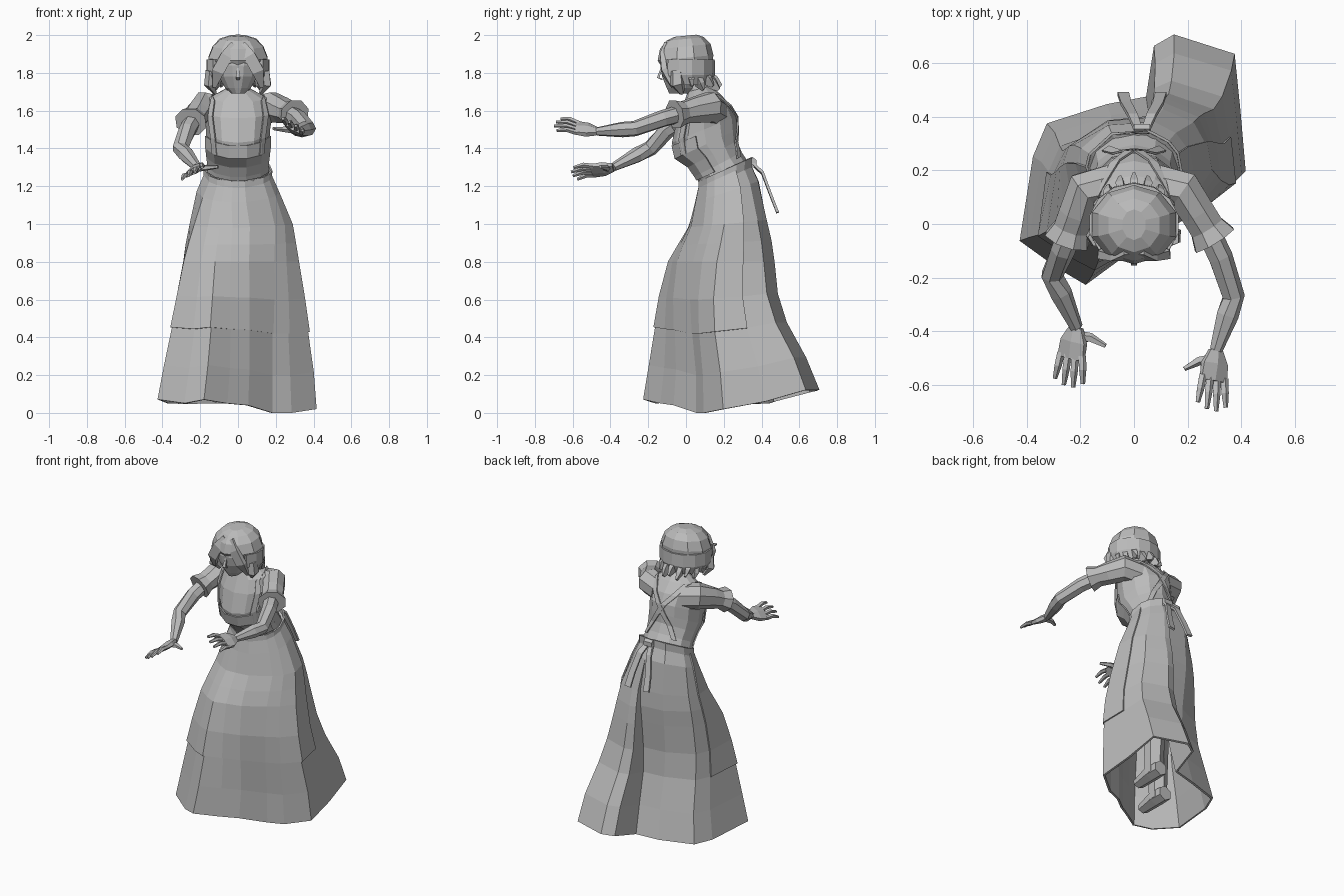
import bpy, bmesh, math
from mathutils import Vector

if "Cube" in bpy.data.objects:
    bpy.data.objects.remove(bpy.data.objects["Cube"], do_unlink=True)

grey = bpy.data.materials.new("plain grey")
grey.use_nodes = True
COLOUR = (0.5, 0.5, 0.5, 1)
grey.diffuse_color = COLOUR
grey.node_tree.nodes["Principled BSDF"].inputs["Base Color"].default_value = COLOUR


def lerp(a, b, t):
    return a + (b - a) * t


def loft(name, rings, closed=True, cap=True, thick=0):
    """Skin a list of point rings."""
    bm = bmesh.new()
    rows = [[bm.verts.new(p) for p in r] for r in rings]
    n = len(rows[0])
    for a, b in zip(rows, rows[1:]):
        for i in range(n if closed else n - 1):
            j = (i + 1) % n
            bm.faces.new((a[i], a[j], b[j], b[i]))
    if cap:
        bm.faces.new(rows[0][::-1])
        bm.faces.new(rows[-1])
    bmesh.ops.recalc_face_normals(bm, faces=bm.faces)
    mesh = bpy.data.meshes.new(name)
    bm.to_mesh(mesh)
    bm.free()
    mesh.materials.append(grey)
    ob = bpy.data.objects.new(name, mesh)
    bpy.context.collection.objects.link(ob)
    if thick:
        mod = ob.modifiers.new("thickness", 'SOLIDIFY')
        mod.thickness = thick
        mod.offset = 0
    return ob


def tube(name, path, sizes, sides=6, ref=(0, 0, 1)):
    """Tube along a path; sizes are (half width, half height)."""
    pts = [Vector(p) for p in path]
    rings = []
    for k, p in enumerate(pts):
        d = (pts[min(k + 1, len(pts) - 1)] - pts[max(k - 1, 0)]).normalized()
        u = d.cross(Vector(ref)).normalized()
        v = u.cross(d)
        w, h = sizes[k]
        turn = math.pi / sides
        rings.append([p + u * w * math.cos(turn + i * math.tau / sides)
                      + v * h * math.sin(turn + i * math.tau / sides) for i in range(sides)])
    return loft(name, rings)


# Skirt: an ellipse at the waist blends into the folded hem outline
HEM = [(-.18, -.22, .07), (-.06, -.13, .05), (.05, -.06, .04), (.18, .06, 0), (.28, .10, 0),
       (.41, .2, .02), (.39, .42, .06), (.37, .63, .12), (.15, .70, .12), (.08, .66, .11),
       (.05, .47, .06), (-.1, .44, .05), (-.32, .37, .05), (-.37, .25, .05), (-.42, -.06, .07),
       (-.28, -.16, .05)]
# z, x min, x max, y min, y max, hem blend, tilt
LEVELS = [(1.26, -.165, .165, .08, .34, 0, .5), (1.17, -.205, .205, .06, .385, .05, .35),
          (1.0, -.25, .275, .015, .43, .3, .1), (.9, -.275, .292, -.04, .455, .42, .05),
          (.8, -.295, .308, -.09, .47, .55, 0),
          (.6, -.325, .34, -.135, .485, .72, 0), (.42, -.35, .365, -.16, .53, .88, 0),
          (.2, -.385, .395, -.19, .63, 1, 0), (0, -.42, .41, -.22, .70, 1, 0)]


def skirt_point(level, i, grow=0):
    z, x0, x1, y0, y1, blend, tilt = level
    hx, hy, hz = HEM[i % len(HEM)]
    nx, ny = (hx + .005) / .415, (hy - .24) / .46
    r = math.hypot(nx, ny)
    nx, ny = lerp(nx / r, nx, blend), lerp(ny / r, ny, blend)
    mid, half = (y0 + y1) / 2, (y1 - y0) / 2
    return Vector(((x0 + x1) / 2 + nx * ((x1 - x0) / 2 + grow), mid + ny * (half + grow),
                   z + ny * half * tilt + hz * max(0, 1 - z / .8)))


count = len(HEM)
loft("skirt", [[skirt_point(l, i) for i in range(count)] for l in LEVELS], cap=False, thick=.014)
loft("apron", [[skirt_point(l, i, .012) for i in range(-3, 7)] for l in LEVELS[:7]],
     closed=False, cap=False, thick=.008)
band = [[skirt_point((LEVELS[0][0] + dz,) + LEVELS[0][1:], i, .012) for i in range(count)]
        for dz in (-.02, .03)]
loft("waistband", band, cap=False, thick=.01)

# Torso: rings given by front (y, z), back (y, z) and half width
TORSO = [(.08, 1.2, .34, 1.31, .165), (.05, 1.25, .295, 1.38, .155), (.015, 1.3, .27, 1.44, .162),
         (-.055, 1.345, .27, 1.5, .168), (-.075, 1.43, .265, 1.57, .17), (-.045, 1.56, .235, 1.63, .185),
         (-.01, 1.645, .18, 1.69, .155), (.01, 1.7, .13, 1.73, .065), (.0, 1.8, .11, 1.8, .055)]


def torso_point(level, degrees, grow=0):
    k = min(int(level), len(TORSO) - 2)
    fy, fz, by, bz, w = [lerp(a, b, level - k) for a, b in zip(TORSO[k], TORSO[k + 1])]
    c, s = math.cos(math.radians(degrees)), math.sin(math.radians(degrees))
    return Vector((c * (w + grow), (fy + by) / 2 + s * ((by - fy) / 2 + grow),
                   (fz + bz) / 2 + s * (bz - fz) / 2))


loft("bodice", [[torso_point(k, a) for a in range(0, 360, 30)] for k in range(len(TORSO))])
loft("bib", [[torso_point(k, a, .008) for a in range(-165, -14, 30)] for k in (.6, 1, 2, 3, 3.8)],
     closed=False, cap=False, thick=.008)

# Pinafore straps: straight in front, crossed behind
for side, label in ((1, "left"), (-1, "right")):
    def strap(name, keys):
        rows = []
        for k, a in keys:
            pair = [torso_point(k, a + d, .008) for d in (-6, 6)]
            rows.append([Vector((p.x * side, p.y, p.z)) for p in pair])
        loft(label + name, rows, closed=False, cap=False, thick=.008)
    strap("_front_strap", [(3, -45), (4, -42), (5, -40), (6, -35), (6.3, 0)])
    strap("_back_strap", [(6.3, 10), (6, 48), (5, 68), (4, 84), (3, 98), (2, 112), (.8, 130)])

# Knot and hanging ties
for s, label in ((1, "left"), (-1, "right")):
    tube(label + "_tie", [(.03 + s * .01, .34, 1.33), (.03 + s * .035, .405, 1.27),
                          (.03 + s * .06, .45, 1.15), (.03 + s * .07, .485, 1.06)],
         [(.02, .01), (.026, .01), (.028, .01), (.03, .01)], 4, (0, 1, 0))
tube("tie_knot", [(0, .355, 1.325), (.06, .355, 1.325)], [(.02, .028)] * 2, 6)


# Head: face below, hair cap above
def head_ring(z, w, y0, y1, n=12, tilt=0):
    ring = []
    for i in range(n):
        a = (i + .5) * math.tau / n
        y = (y0 + y1) / 2 + math.sin(a) * (y1 - y0) / 2
        ring.append(Vector((math.cos(a) * w, y, z + y * tilt)))
    return ring


loft("face", [head_ring(*r) for r in ((1.69, .035, -.09, .02), (1.72, .07, -.105, .06),
              (1.78, .105, -.13, .09), (1.84, .12, -.14, .1), (1.9, .11, -.13, .1))])
loft("hair_cap", [head_ring(*r, n=10, tilt=.1) for r in ((1.83, .158, -.12, .14), (1.88, .165, -.15, .145),
                  (1.94, .14, -.138, .13), (1.98, .1, -.105, .095), (1.997, .045, -.06, .055))])
back = [[Vector((math.cos(a) * w, math.sin(a) * d, z)) for a in
         [math.radians(t) for t in range(-40, 221, 26)]]
        for z, w, d in ((1.87, .16, .142), (1.79, .16, .145), (1.74, .14, .125))]
loft("hair_back", back, closed=False, cap=False, thick=.02)
tube("nose", [(0, -.13, 1.825), (0, -.147, 1.775), (0, -.125, 1.765)],
     [(.008, .006), (.016, .01), (.01, .006)], 4, (0, 1, 0))
for s in (1, -1):
    tube("fringe_lock", [(s * .02, -.105, 1.95), (s * .06, -.125, 1.89), (s * .105, -.115, 1.81),
                         (s * .125, -.07, 1.725)], [(.03, .014), (.045, .018), (.045, .022), (.012, .01)],
         4, (0, 1, 0))
    tube("side_curl", [(s * .14, -.05, 1.81), (s * .15, -.045, 1.74), (s * .12, -.02, 1.69)],
         [(.032, .035), (.03, .04), (.01, .012)], 5, (0, 1, 0))
for i in range(9):
    a = math.radians(10 + 20 * i)
    c, s = math.cos(a), math.sin(a)
    drop = .02 * (i % 2)
    tube("nape_tuft", [(c * .13, s * .11, 1.79), (c * .14, s * .15, 1.76 - drop),
                       (c * .145, s * .185, 1.73 - drop)],
         [(.034, .022), (.038, .02), (.014, .008)], 4, (-s, c, 0))


# Arms: puffed shoulder, flared sleeve, forearm and spread hand
def arm(label, side, shoulder, cuff, elbow, wrist, knuckles, tips):
    S, C, E, W, K, T = map(Vector, (shoulder, cuff, elbow, wrist, knuckles, tips))
    root = Vector((side * .09, .145, S.z - .02))
    tube(label + "_sleeve", [root, S, S.lerp(C, .45), S.lerp(C, .75), C],
         [(.08, .08), (.078, .085), (.07, .072), (.07, .062), (.09, .08)], 8)
    tube(label + "_arm", [S.lerp(C, .6), C.lerp(E, .3), E, E.lerp(W, .35), W],
         [(.048, .048), (.047, .046), (.043, .042), (.043, .042), (.025, .023)], 7)
    up = Vector((side * .6, 0, 1))
    tube(label + "_palm", [W, W.lerp(K, .45), K], [(.03, .02), (.06, .024), (.064, .016)], 6, up)
    f = (T - K).normalized()
    across = f.cross(up).normalized()
    for n, reach in enumerate((.82, 1, .97, .8)):
        off = (n - 1.5)
        base = K + across * off * .031 - f * .015
        tip = K + (T - K) * reach + across * off * .041
        mid = base.lerp(tip, .5) + Vector((0, 0, .01))
        tube(label + "_finger", [base, mid, tip], [(.016, .014), (.015, .013), (.009, .008)], 5)
    base = W.lerp(K, .3)
    inward = Vector((-side, 0, .08))
    tube(label + "_thumb", [base, base + inward * .06 - Vector((0, .005, 0)),
                            base + inward * .115 - Vector((0, .035, 0))],
         [(.026, .02), (.018, .015), (.009, .009)], 5)


arm("left", 1, (.185, .125, 1.618), (.3, -.06, 1.58), (.37, -.27, 1.505), (.305, -.47, 1.49),
    (.295, -.585, 1.51), (.288, -.695, 1.53))
arm("right", -1, (-.185, .125, 1.618), (-.25, -.06, 1.54), (-.305, -.19, 1.40), (-.215, -.385, 1.30),
    (-.235, -.5, 1.28), (-.245, -.605, 1.265))

# Legs and boots under the skirt
for s, y, label in ((1, .32, "left"), (-1, .1, "right")):
    tube(label + "_leg", [(s * .09, .2, .95), (s * .1, y, .5), (s * .11, y, .08)],
         [(.09, .09), (.075, .075), (.055, .055)], 6, (0, 1, 0))
    tube(label + "_boot", [(s * .11, y + .07, .1), (s * .11, y - .02, .1), (s * .11, y - .15, .08)],
         [(.05, .05), (.055, .05), (.04, .03)], 6)
